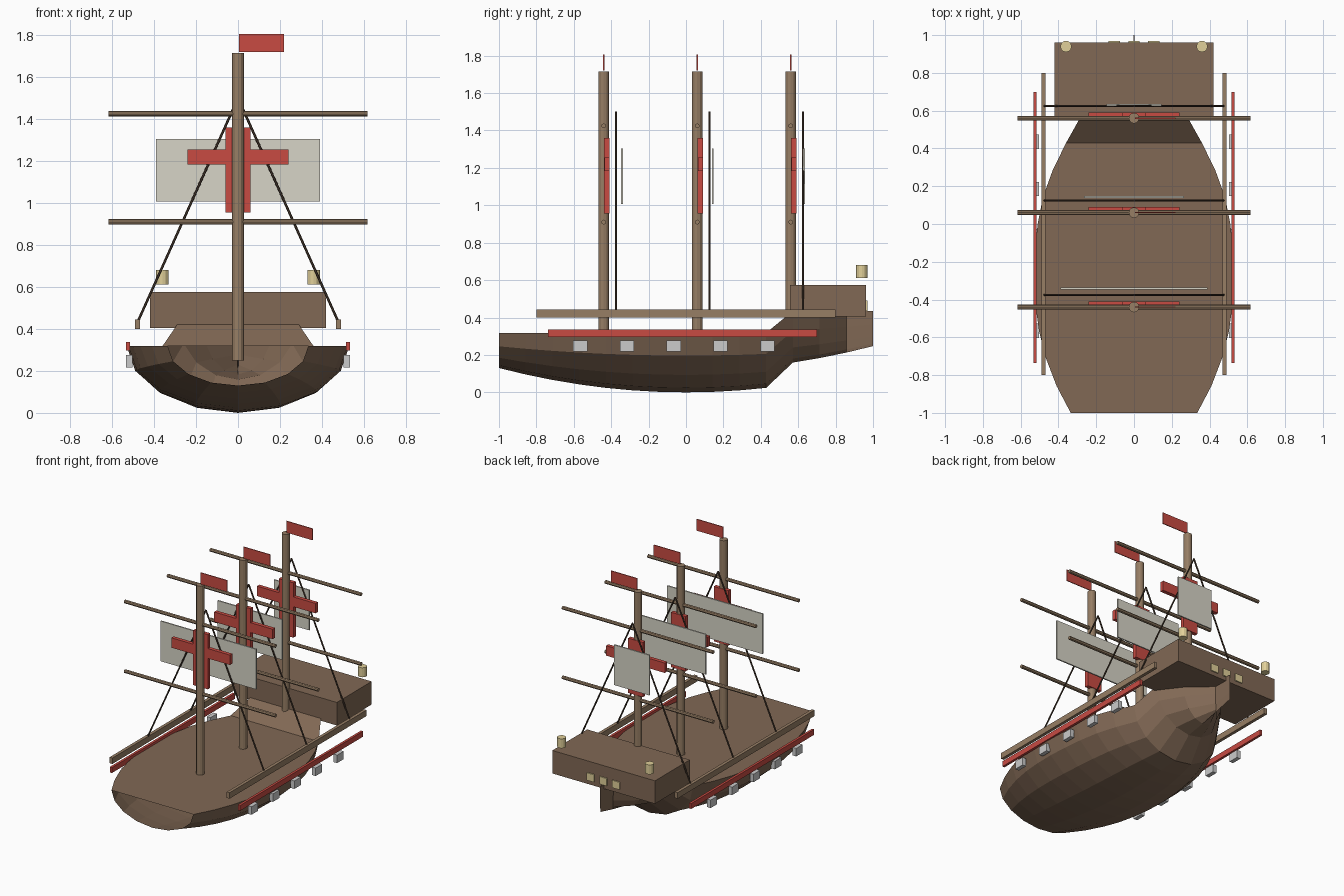
import bpy, math
from mathutils import Vector

if "Cube" in bpy.data.objects:
    bpy.data.objects.remove(bpy.data.objects["Cube"])


def material(name, r, g, b):
    m = bpy.data.materials.new(name)
    m.diffuse_color = (r, g, b, 1)
    m.use_nodes = True
    m.node_tree.nodes["Principled BSDF"].inputs["Base Color"].default_value = m.diffuse_color
    return m


HULL = material("hull_wood", 0.22, 0.14, 0.09)
SPAR = material("spar_wood", 0.31, 0.21, 0.13)
RED = material("red_paint", 0.58, 0.07, 0.055)
CLOTH = material("sail_cloth", 0.68, 0.66, 0.57)
GLOW = material("lamp_yellow", 0.75, 0.63, 0.32)
ROPE = material("rope", 0.07, 0.045, 0.03)


def mesh_object(name, verts, faces, mat):
    me = bpy.data.meshes.new(name)
    me.from_pydata(verts, [], faces)
    ob = bpy.data.objects.new(name, me)
    bpy.context.collection.objects.link(ob)
    if mat:
        me.materials.append(mat)
    return ob


def box(name, x, y, z, mat=None):
    """Box from (min, max) ranges on each axis."""
    verts = [(a, b, c) for a in x for b in y for c in z]
    faces = [(0, 1, 3, 2), (4, 6, 7, 5), (0, 4, 5, 1),
             (2, 3, 7, 6), (0, 2, 6, 4), (1, 5, 7, 3)]
    return mesh_object(name, verts, faces, mat)


def rod(name, p, q, r, mat, sides=12):
    """Cylinder between two points."""
    p, q = Vector(p), Vector(q)
    d = q - p
    bpy.ops.mesh.primitive_cylinder_add(vertices=sides, radius=r, depth=d.length,
                                        location=(p + q) / 2,
                                        rotation=d.to_track_quat('Z', 'Y').to_euler())
    ob = bpy.context.object
    ob.name = name
    ob.data.materials.append(mat)
    return ob


# Hull: half-ellipse sections lofted along y, decked on top, open at the bow
half_widths = [0.335, 0.41, 0.465, 0.502, 0.522, 0.53, 0.525, 0.51,
               0.482, 0.43, 0.36, 0.28, 0.17, 0.006, 0.003]
N = 9
verts, faces = [], []
for i, w in enumerate(half_widths):
    y = -1 + i / 7
    lift = 0.117 if y > 0.5 else 0
    depth = 0.318 - 0.13 * y * y
    for k in range(N):
        a = math.pi * k / (N - 1)
        verts.append((w * math.cos(a), y, 0.318 + lift - depth * math.sin(a)))
for i in range(len(half_widths) - 1):
    for k in range(N):
        a, b = i * N + k, i * N + (k + 1) % N
        faces.append((a, b, b + N, a + N))
mesh_object("hull", verts, faces, HULL)

# Stern cabin with windows and lanterns
box("stern_cabin", (-0.42, 0.42), (0.555, 0.962), (0.405, 0.575), HULL)
for x in (-0.105, 0, 0.105):
    box("stern_window", (x - 0.03, x + 0.03), (0.955, 0.97), (0.435, 0.49), GLOW)
for x in (-0.36, 0.36):
    rod("stern_lantern", (x, 0.94, 0.612), (x, 0.94, 0.682), 0.03, GLOW)

# Rails and gun ports on both sides
for s in (-1, 1):
    box("side_rail", sorted((s * 0.468, s * 0.491)), (-0.8, 0.8), (0.4, 0.444), SPAR)
    box("red_stripe", sorted((s * 0.515, s * 0.533)), (-0.737, 0.7), (0.297, 0.337), RED)
    for i in range(5):
        y = -0.565 + 0.25 * i
        box("gun_port", sorted((s * 0.503, s * 0.533)), (y - 0.038, y + 0.038), (0.217, 0.276))

# Masts with yards, flag, cross, sail and shrouds
for y, sail_half, sail_y in ((-0.44, 0.39, -0.342), (0.06, 0.265, 0.143), (0.56, 0.145, 0.63)):
    rod("mast", (0, y, 0.25), (0, y, 1.715), 0.028, SPAR)
    for z in (0.91, 1.425):
        rod("yard", (-0.617, y, z), (0.617, y, z), 0.013, SPAR, 8)
    box("flag", (0.005, 0.22), (y - 0.003, y + 0.003), (1.72, 1.805), RED)
    box("cross_upright", (-0.06, 0.06), (y + 0.002, y + 0.03), (0.955, 1.36), RED)
    box("cross_arm", (-0.24, 0.24), (y + 0.003, y + 0.031), (1.183, 1.256), RED)
    box("sail", (-sail_half, sail_half), (sail_y - 0.005, sail_y + 0.005), (1.008, 1.305), CLOTH)
    for s in (-1, 1):
        rod("shroud", (s * 0.475, y + 0.065, 0.44), (0, y + 0.065, 1.5), 0.006, ROPE, 6)
